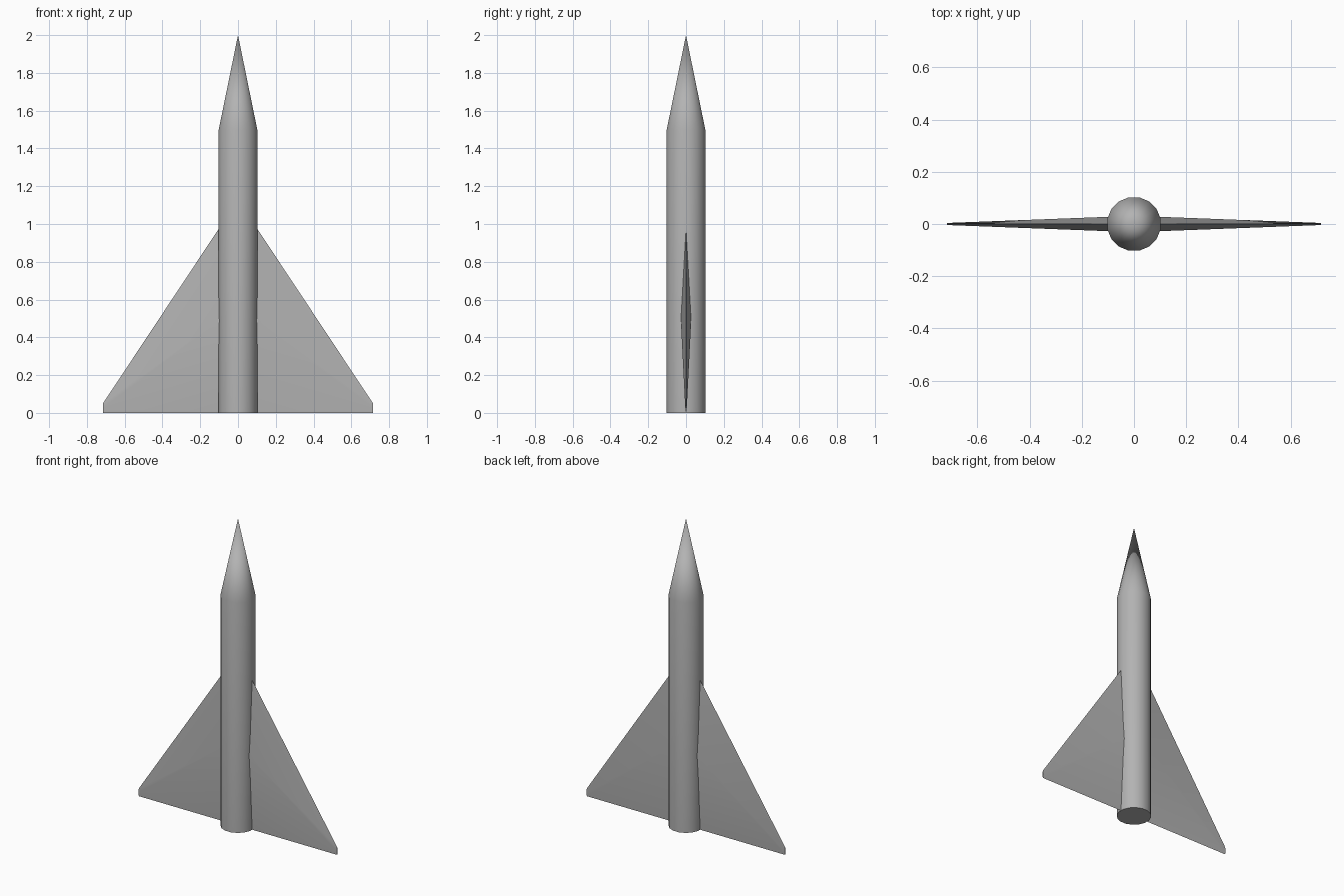
import bpy, bmesh, math
from mathutils import Matrix

cube = bpy.data.objects.get("Cube")
if cube:
    bpy.data.objects.remove(cube, do_unlink=True)

SIDES = 16
RADIUS = 0.104

grey = bpy.data.materials.new("light grey")
grey.use_nodes = True
grey.diffuse_color = (0.45, 0.45, 0.45, 1)
grey.node_tree.nodes["Principled BSDF"].inputs["Base Color"].default_value = (0.45, 0.45, 0.45, 1)


def finish(name, bm, angle):
    """Turn a bmesh into a named, shaded object."""
    bmesh.ops.recalc_face_normals(bm, faces=bm.faces)
    mesh = bpy.data.meshes.new(name)
    bm.to_mesh(mesh)
    bm.free()
    mesh.materials.append(grey)
    obj = bpy.data.objects.new(name, mesh)
    bpy.context.collection.objects.link(obj)
    bpy.ops.object.select_all(action="DESELECT")
    obj.select_set(True)
    bpy.context.view_layer.objects.active = obj
    bpy.ops.object.shade_smooth_by_angle(angle=math.radians(angle))
    return obj


# Fuselage: a capped tube drawn up into a pointed nose
bm = bmesh.new()
turn = Matrix.Rotation(math.pi / SIDES, 4, "Z")
base = bmesh.ops.create_circle(bm, cap_ends=True, segments=SIDES, radius=RADIUS, matrix=turn)["verts"]
shoulder = bmesh.ops.create_circle(bm, segments=SIDES, radius=RADIUS,
                                   matrix=Matrix.Translation((0, 0, 1.5)) @ turn)["verts"]
nose = bm.verts.new((0, 0, 2))
for i in range(SIDES):
    j = (i + 1) % SIDES
    bm.faces.new((base[i], base[j], shoulder[j], shoulder[i]))
    bm.faces.new((shoulder[i], shoulder[j], nose))
finish("fuselage", bm, 30)


def section(bm, x, top, ridge, half):
    """Diamond wing section: leading edge, back ridge, trailing edge, front ridge."""
    points = ((0, top), (half, ridge), (0, 0), (-half, ridge))
    return [bm.verts.new((x, y, z)) for y, z in points]


# Delta wings: thin diamond sections tapering to a narrow tip
for name, side in (("left_wing", 1), ("right_wing", -1)):
    bm = bmesh.new()
    root = section(bm, side * 0.085, 1.0, 0.5, 0.028)
    tip = section(bm, side * 0.715, 0.05, 0.025, 0.004)
    for i in range(4):
        j = (i + 1) % 4
        bm.faces.new((root[i], root[j], tip[j], tip[i]))
    bm.faces.new(root)
    bm.faces.new(tip)
    finish(name, bm, 30)
